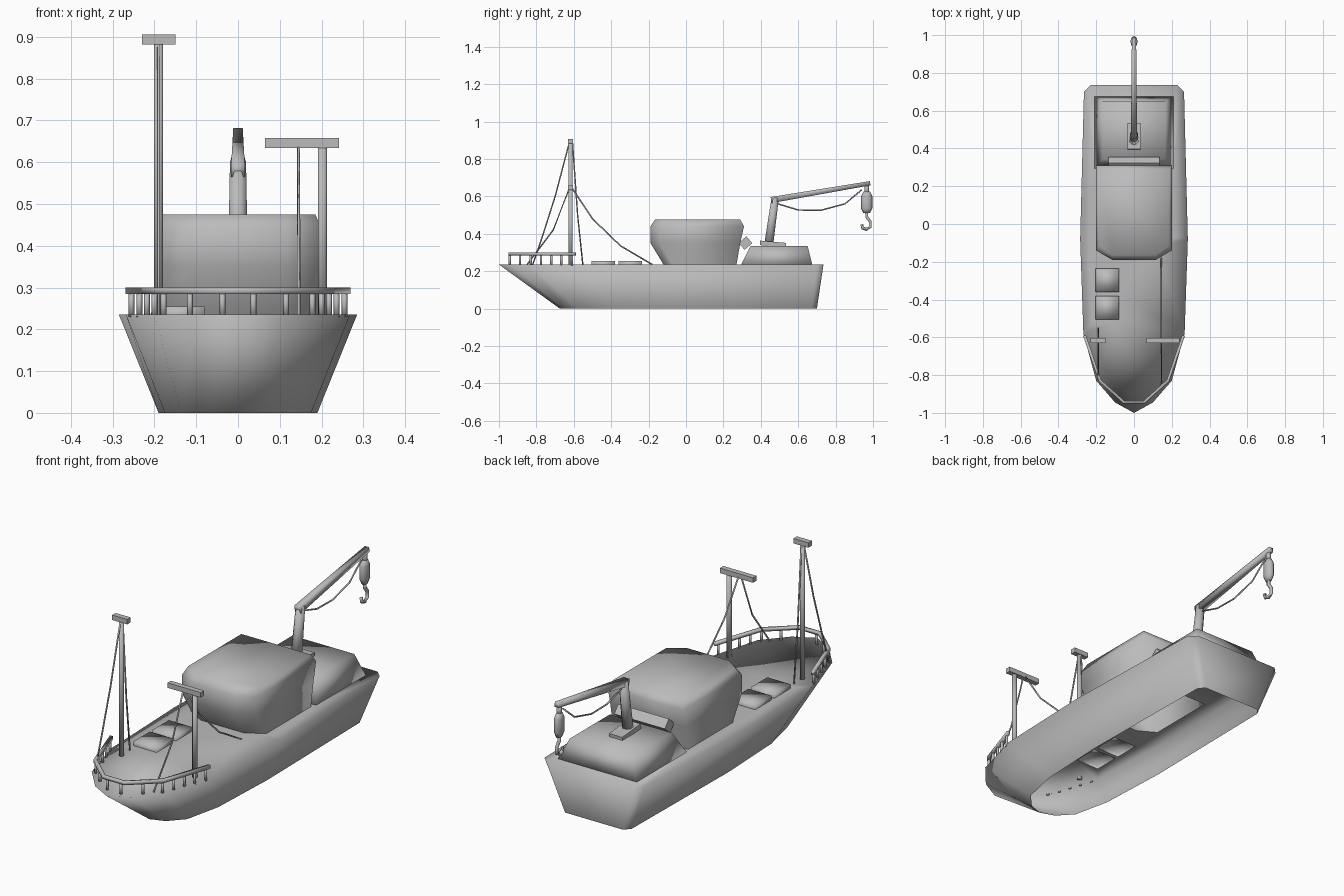
import bpy, bmesh, math
from mathutils import Vector

if "Cube" in bpy.data.objects:
    bpy.data.objects.remove(bpy.data.objects["Cube"], do_unlink=True)

grey = bpy.data.materials.new("plain grey")
grey.use_nodes = True
GREY = (0.5, 0.5, 0.5, 1)
grey.diffuse_color = GREY
grey.node_tree.nodes["Principled BSDF"].inputs["Base Color"].default_value = GREY

DECK = 0.235
MAST_Y = -0.617


def finish(name, bm, smooth=True):
    bmesh.ops.recalc_face_normals(bm, faces=bm.faces)
    for f in bm.faces:
        f.smooth = smooth
    mesh = bpy.data.meshes.new(name)
    bm.to_mesh(mesh)
    bm.free()
    mesh.materials.append(grey)
    obj = bpy.data.objects.new(name, mesh)
    bpy.context.collection.objects.link(obj)
    return obj


def bridge(bm, rings):
    """Join successive vertex rings with quads."""
    for a, b in zip(rings, rings[1:]):
        n = len(a)
        for i in range(n):
            j = (i + 1) % n
            bm.faces.new((a[i], a[j], b[j], b[i]))


def loft(name, rings, bottom=True, smooth=True):
    bm = bmesh.new()
    vs = [[bm.verts.new(p) for p in r] for r in rings]
    bridge(bm, vs)
    bm.faces.new(vs[-1])
    if bottom:
        bm.faces.new(vs[0][::-1])
    return finish(name, bm, smooth)


def rect(x0, x1, y0, y1, z):
    return [(x0, y0, z), (x1, y0, z), (x1, y1, z), (x0, y1, z)]


def box(name, x0, x1, y0, y1, z0, z1, smooth=False):
    return loft(name, [rect(x0, x1, y0, y1, z0), rect(x0, x1, y0, y1, z1)], smooth=smooth)


def tube(name, points, radius, sides=8, radii=None):
    """Tube along a path with mitred rings and flat ends."""
    pts = [Vector(p) for p in points]
    rings = []
    for i, p in enumerate(pts):
        d = (pts[min(i + 1, len(pts) - 1)] - pts[max(i - 1, 0)]).normalized()
        ref = Vector((0, 0, 1)) if abs(d.z) < 0.9 else Vector((1, 0, 0))
        u = d.cross(ref).normalized()
        v = d.cross(u)
        r = radii[i] if radii else radius
        ang = [math.tau * (k + 0.5) / sides for k in range(sides)]
        rings.append([p + r * (math.cos(a) * u + math.sin(a) * v) for a in ang])
    return loft(name, rings)


def mirrored(half):
    """Close a half outline that runs from the bow to the stern."""
    return half + [(-x, y) for x, y in reversed(half) if x > 0]


def house_ring(y0, y1, w, z):
    half = [(0.115, y0), (w, y0 + 0.05), (w, y1)]
    return [(x, y, z) for x, y in mirrored(half)]


# Hull: open below, with the deck cut out under the house and hatches
deck_half = [(0, -1), (0.1, -0.945), (0.2, -0.83), (0.268, -0.58),
             (0.285, -0.08), (0.265, 0.7), (0.23, 0.735)]
keel_half = [(0, -0.675), (0.07, -0.65), (0.135, -0.58), (0.175, -0.4),
             (0.19, -0.05), (0.18, 0.67), (0.155, 0.7)]
house_base = house_ring(-0.12, 0.27, 0.2, DECK)
hatches = [(-0.36, -0.235), (-0.505, -0.38)]
HX = (-0.205, -0.08)

bm = bmesh.new()
top = [bm.verts.new((x, y, DECK)) for x, y in mirrored(deck_half)]
low = [bm.verts.new((x, y, 0)) for x, y in mirrored(keel_half)]
edges = []
holes = [house_base] + [rect(*HX, y0, y1, DECK) for y0, y1 in hatches]
for loop in [top] + [[bm.verts.new(p) for p in h] for h in holes]:
    for i, v in enumerate(loop):
        edges.append(bm.edges.new((v, loop[(i + 1) % len(loop)])))
bmesh.ops.triangle_fill(bm, edges=edges, use_beauty=True, normal=(0, 0, 1))
bridge(bm, [low, top])
finish("hull", bm)

# Deck houses and hatches
loft("main_house", [house_base,
                    house_ring(-0.19, 0.29, 0.2, 0.35),
                    house_ring(-0.19, 0.31, 0.2, 0.44),
                    house_ring(-0.165, 0.29, 0.185, 0.475)], bottom=False)
loft("aft_house", [rect(-0.21, 0.21, 0.295, 0.675, DECK),
                   rect(-0.165, 0.165, 0.345, 0.65, 0.335)])
for i, (y0, y1) in enumerate(hatches):
    loft(f"hatch_{i + 1}", [rect(*HX, y0, y1, DECK),
                            rect(*HX, y0, y1, 0.255)], bottom=False)
bar = box("house_rear_bar", -0.135, 0.135, -0.027, 0.027, -0.024, 0.024)
bar.location = (0, 0.318, 0.35)
bar.rotation_euler.x = math.radians(40)

# Crane
plate = box("crane_base", -0.035, 0.035, -0.07, 0.07, -0.012, 0.012)
plate.location = (0, 0.465, 0.345)
plate.rotation_euler.x = math.radians(-5)
tube("crane_post", [(0, 0.442, 0.34), (0, 0.477, 0.592)], 0.026,
     sides=8, radii=[0.026, 0.021])
tube("crane_arm", [(0, 0.455, 0.58), (0, 0.985, 0.67)], 0.02,
     sides=4, radii=[0.023, 0.016])
tube("crane_cable", [(0, 0.49, 0.56), (0, 0.6, 0.527), (0, 0.72, 0.525),
                     (0, 0.85, 0.56), (0, 0.94, 0.635)], 0.004, sides=5)
tube("hook_line", [(0, 0.966, 0.66), (0, 0.966, 0.61)], 0.012)
block = [(0.625, 0.018), (0.6, 0.03), (0.535, 0.03), (0.51, 0.018)]
loft("hook_block", [[(0.65 * r * math.cos(a), 0.966 + r * math.sin(a), z)
                     for a in [math.tau * k / 8 for k in range(8)]]
                    for z, r in block])
tube("hook", [(0, 0.966, 0.515), (0, 0.966, 0.49), (0, 0.985, 0.465),
              (0, 0.985, 0.435), (0, 0.965, 0.423), (0, 0.945, 0.43),
              (0, 0.94, 0.45)], 0.009, sides=6)

# Masts with crossbars
for side, x, height, x0, x1 in [("right", -0.19, 0.885, -0.23, -0.15),
                                ("left", 0.202, 0.637, 0.065, 0.242)]:
    tube(f"{side}_mast", [(x, MAST_Y, DECK - 0.01), (x, MAST_Y, height)], 0.012)
    box(f"{side}_crossbar", x0, x1, MAST_Y - 0.013, MAST_Y + 0.013,
        height - 0.003, height + 0.021)

# Stays
stays = {
    "right_fore_stay": [(-0.19, -0.625, 0.885), (-0.19, -0.7, 0.6),
                        (-0.19, -0.77, 0.38), (-0.19, -0.82, DECK)],
    "right_aft_stay": [(-0.19, -0.607, 0.885), (-0.19, -0.58, 0.5), (-0.19, -0.552, DECK)],
    "left_fore_stay": [(0.145, -0.625, 0.64), (0.145, -0.71, 0.42), (0.145, -0.85, DECK)],
    "left_aft_stay": [(0.145, -0.607, 0.64), (0.145, -0.5, 0.48),
                      (0.145, -0.35, 0.335), (0.145, -0.18, DECK)],
}
for name, path in stays.items():
    tube(name, path, 0.004, sides=5)

# Bow railing
rail = [(0.262, -0.59), (0.18, -0.83), (0.055, -0.943)]
path = rail + [(-x, y) for x, y in reversed(rail)]
tube("bow_rail", [(x, y, 0.292) for x, y in path], 0.011, sides=4)
posts = [(0.037, -0.943), (0.115, -0.888), (0.178, -0.83), (0.2, -0.775),
         (0.218, -0.72), (0.236, -0.667), (0.255, -0.61)]
for side, s in (("left", 1), ("right", -1)):
    for i, (x, y) in enumerate(posts):
        tube(f"{side}_rail_post_{i + 1}", [(s * x, y, DECK - 0.005), (s * x, y, 0.29)],
             0.007, sides=6)
